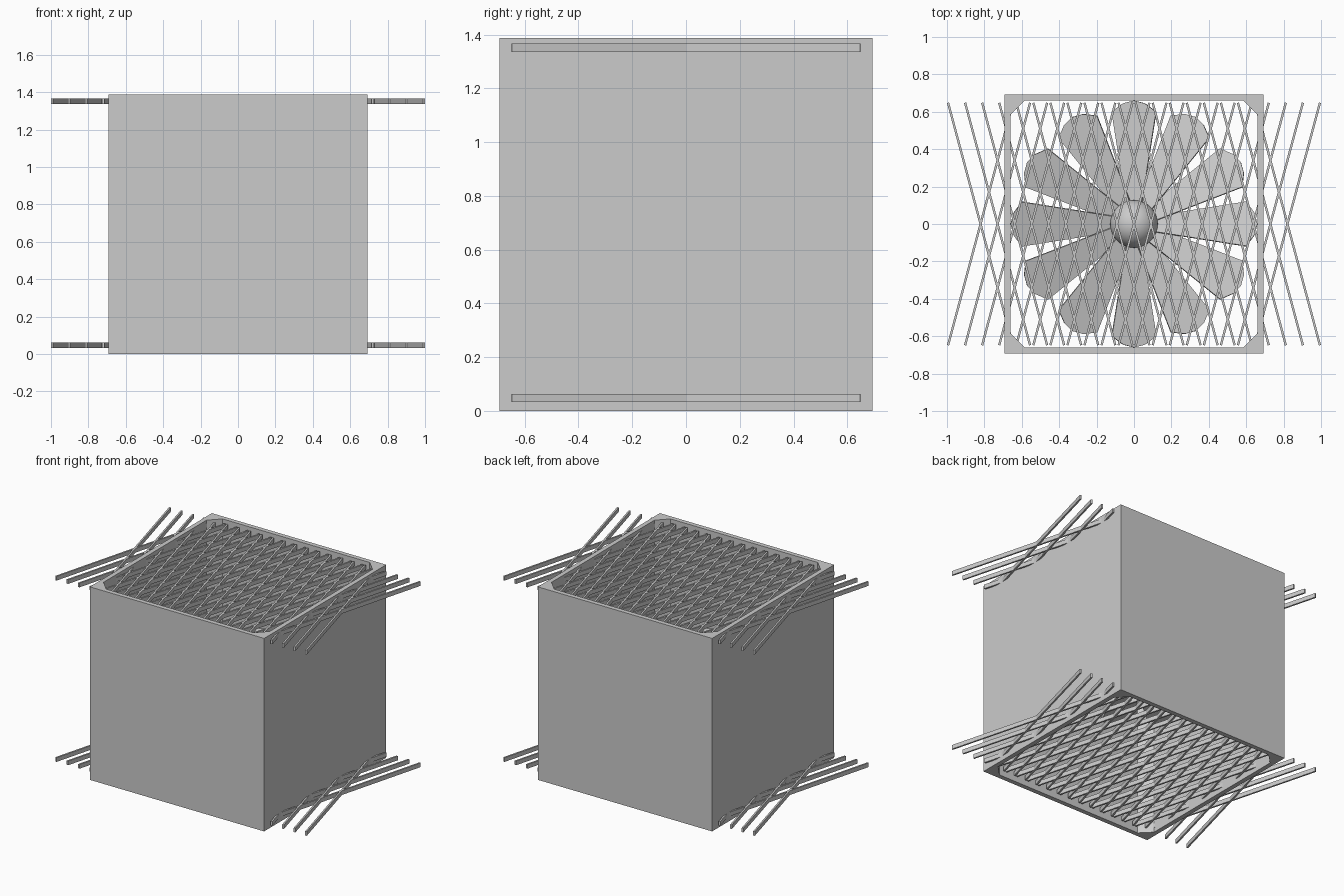
import bpy, bmesh, math
from mathutils import Matrix, Vector

if "Cube" in bpy.data.objects:
    bpy.data.objects.remove(bpy.data.objects["Cube"])

HALF, HEIGHT, INNER, CHAMFER = 0.693, 1.387, 0.66, 0.075
TILT = math.radians(15)


def finish(bm, name):
    bmesh.ops.recalc_face_normals(bm, faces=bm.faces)
    mesh = bpy.data.meshes.new(name)
    bm.to_mesh(mesh)
    bm.free()
    obj = bpy.data.objects.new(name, mesh)
    bpy.context.collection.objects.link(obj)
    return obj


def add_prism(bm, outline, z0, z1, matrix=Matrix()):
    low = [bm.verts.new(matrix @ Vector((x, y, z0))) for x, y in outline]
    high = [bm.verts.new(matrix @ Vector((x, y, z1))) for x, y in outline]
    bm.faces.new(low[::-1])
    bm.faces.new(high)
    n = len(outline)
    for i in range(n):
        j = (i + 1) % n
        bm.faces.new((low[i], low[j], high[j], high[i]))


# Housing: square tube with a bevelled-corner opening all the way through
bm = bmesh.new()
a, c = INNER, INNER - CHAMFER
inner_outline = [(a, c), (c, a), (-c, a), (-a, c), (-a, -c), (-c, -a), (c, -a), (a, -c)]
outer_outline = [(HALF, HALF), (-HALF, HALF), (-HALF, -HALF), (HALF, -HALF)]
rings = []
for z in (0, HEIGHT):
    inner = [bm.verts.new((x, y, z)) for x, y in inner_outline]
    outer = [bm.verts.new((x, y, z)) for x, y in outer_outline]
    rings.append((inner, outer))
    for i in range(4):
        bm.faces.new((outer[i], inner[2 * i], inner[2 * i + 1]))
        bm.faces.new((outer[i], inner[2 * i + 1], inner[(2 * i + 2) % 8], outer[(i + 1) % 4]))
for low, high in zip(*rings):
    n = len(low)
    for i in range(n):
        j = (i + 1) % n
        bm.faces.new((low[i], low[j], high[j], high[i]))
finish(bm, "housing")

# Grilles: two sets of crossed slats at each open end
COUNT, REACH = 19, 0.8205
for name, z in (("bottom_grille", 0.048), ("top_grille", 1.351)):
    bm = bmesh.new()
    for sign in (-1, 1):
        for i in range(COUNT):
            x = -REACH + 2 * REACH * i / (COUNT - 1)
            m = (Matrix.Translation((x, 0, z)) @ Matrix.Rotation(sign * TILT, 4, 'Z')
                 @ Matrix.Diagonal((0.012, 1.342, 0.03, 1)))
            bmesh.ops.create_cube(bm, size=1, matrix=m)
    finish(bm, name)

# Fan blades: twelve pitched paddles with clipped tips
blade = [(0.09, -0.04), (0.60, -0.123), (0.645, -0.06), (0.66, 0),
         (0.645, 0.06), (0.60, 0.123), (0.09, 0.04)]
bm = bmesh.new()
for i in range(12):
    m = (Matrix.Translation((0, 0, HEIGHT / 2)) @ Matrix.Rotation(i * math.pi / 6, 4, 'Z')
         @ Matrix.Rotation(math.radians(-15), 4, 'X'))
    add_prism(bm, blade, -0.007, 0.007, m)
finish(bm, "fan_blades")

# Hub: smooth ball at the centre of the fan
bpy.ops.mesh.primitive_uv_sphere_add(segments=32, ring_count=16, radius=0.128,
                                     location=(0, 0, HEIGHT / 2))
bpy.context.object.name = "fan_hub"
bpy.ops.object.shade_smooth()
